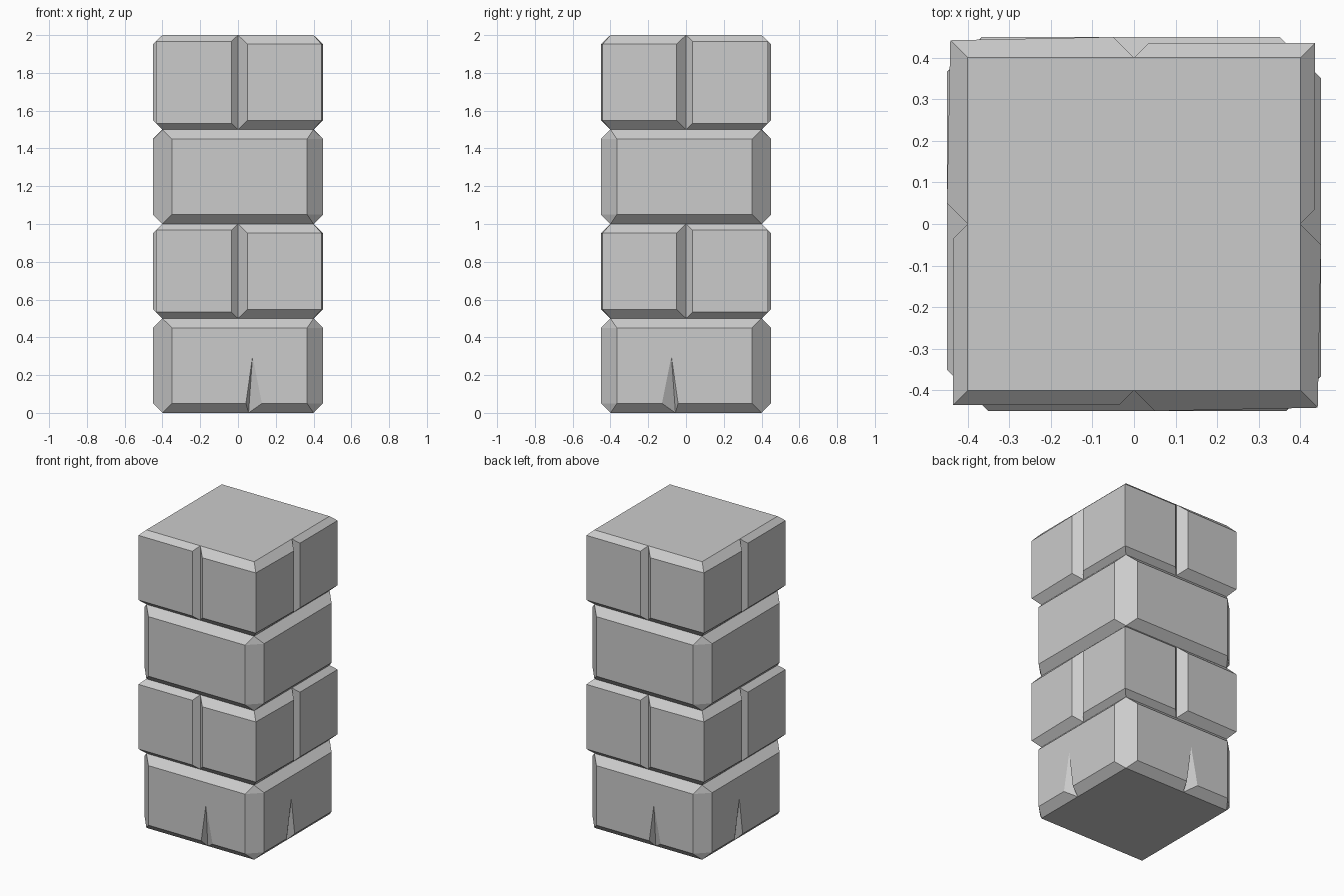
import bpy, bmesh
from mathutils import Vector, Matrix
from math import radians

if "Cube" in bpy.data.objects:
    bpy.data.objects.remove(bpy.data.objects["Cube"])

CORE = 0.4          # half width at the mortar joints
ROW = 0.5           # height of one course


def finish(bm, name):
    bmesh.ops.recalc_face_normals(bm, faces=bm.faces[:])
    me = bpy.data.meshes.new(name)
    bm.to_mesh(me)
    bm.free()
    ob = bpy.data.objects.new(name, me)
    bpy.context.scene.collection.objects.link(ob)
    return ob


def quadrant(row, k):
    """Joint outline, bulged outline and bevel height of a quarter course."""
    big = k % 2 == 0
    if row % 2 == 0:    # one stone per side, chamfered corners
        p = 0.366 if big else 0.35
        return ([(0, CORE), (CORE, CORE), (CORE, CORE), (CORE, 0)],
                [(0, .45), (p, .45), (.45, p), (.45, 0)], 0.05)
    # corner stones with a V groove in the middle of each side
    s, d, c, e = (.05, .45, .442, .048) if big else (.035, .435, .435, .033)
    return ([(0, CORE), (0, CORE), (CORE, CORE), (CORE, 0), (CORE, 0)],
            [(0, CORE), (s, d), (c, c), (d, s), (CORE, 0)], e)


# stacked stone courses
bm = bmesh.new()
cache = {}


def vert(u, v, z, k):
    co = Matrix.Rotation(radians(90 * k), 3, 'Z') @ Vector((u, -v, z))
    key = tuple(round(n, 4) + 0.0 for n in co)
    if key not in cache:
        cache[key] = bm.verts.new(co)
    return cache[key]


for row in range(4):
    z0, z1 = row * ROW, (row + 1) * ROW
    for k in range(4):
        base, out, e = quadrant(row, k)
        rise = [0 if b == o else e for b, o in zip(base, out)]
        rings = [[vert(*b, z0, k) for b in base],
                 [vert(*o, z0 + r, k) for o, r in zip(out, rise)],
                 [vert(*o, z1 - r, k) for o, r in zip(out, rise)],
                 [vert(*b, z1, k) for b in base]]
        for lo, hi in zip(rings, rings[1:]):
            for i in range(len(lo) - 1):
                quad = list(dict.fromkeys([lo[i], lo[i + 1], hi[i + 1], hi[i]]))
                if len(quad) > 2:
                    bm.faces.new(quad)

# flat top and bottom
bmesh.ops.holes_fill(bm, edges=[e for e in bm.edges if e.is_boundary], sides=0)
bmesh.ops.dissolve_limit(bm, angle_limit=0.005, verts=bm.verts[:], edges=bm.edges[:])
pillar = finish(bm, "stone_pillar")

# tapered crack at the foot of every side, mirrored from side to side
bm = bmesh.new()
tip, valley = Vector((.077, -.45, .30)), Vector((.056, -.40, 0))
left, right = Vector((.042, -.45, .05)), Vector((.127, -.45, .05))
for k in range(4):
    m = Matrix.Rotation(radians(90 * k), 3, 'Z') @ Matrix.Diagonal((-1 if k % 2 else 1, 1, 1))
    pts = [tip, tip + 1.3 * (valley - tip)]
    pts += [tip + 1.3 * (p - tip) + 0.5 * (p - valley) for p in (left, right)]
    a, b, c, d = [bm.verts.new(m @ p) for p in pts]
    for f in ((a, b, c), (a, d, b), (a, c, d), (b, d, c)):
        bm.faces.new(f)
cutter = finish(bm, "crack_cutter")
cutter.hide_render = True

mod = pillar.modifiers.new("cracks", 'BOOLEAN')
mod.operation = 'DIFFERENCE'
mod.solver = 'EXACT'
mod.object = cutter
bpy.context.view_layer.objects.active = pillar
bpy.ops.object.modifier_apply(modifier=mod.name)
bpy.data.objects.remove(cutter)
